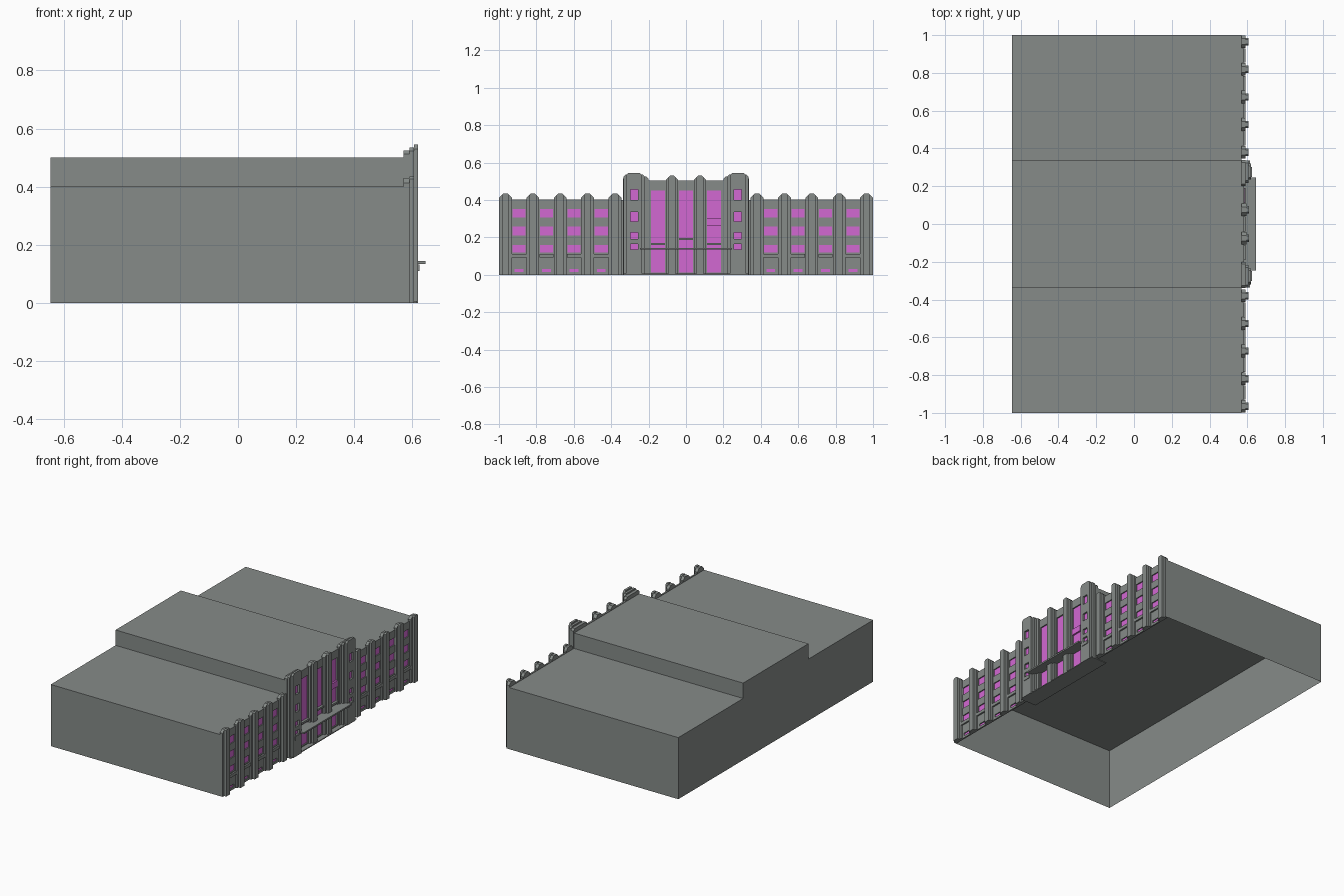
import bpy, bmesh

cube = bpy.data.objects.get("Cube")
if cube:
    bpy.data.objects.remove(cube)


def material(name, rgb):
    m = bpy.data.materials.new(name)
    m.use_nodes = True
    m.diffuse_color = (*rgb, 1)
    m.node_tree.nodes["Principled BSDF"].inputs["Base Color"].default_value = (*rgb, 1)
    return m


STONE = material("grey stone", (0.24, 0.26, 0.25))
GLASS = material("pink glass", (0.65, 0.14, 0.65))


def prism(bm, x0, x1, outline):
    """Extrude a (y, z) outline along x."""
    back = [bm.verts.new((x0, y, z)) for y, z in outline]
    front = [bm.verts.new((x1, y, z)) for y, z in outline]
    bm.faces.new(back[::-1])
    bm.faces.new(front)
    for i in range(len(outline)):
        j = (i + 1) % len(outline)
        bm.faces.new((back[i], back[j], front[j], front[i]))


def box(bm, x0, x1, y0, y1, z0, z1):
    prism(bm, x0, x1, [(y0, z0), (y1, z0), (y1, z1), (y0, z1)])


def chamfered(bm, x0, x1, y0, y1, top, cut):
    """Upright slab with sloped shoulders."""
    prism(bm, x0, x1, [(y0, 0), (y1, 0), (y1, top - cut), (y1 - cut, top),
                       (y0 + cut, top), (y0, top - cut)])


def finish(bm, name, mat, mirror=False):
    if mirror:
        copy = bmesh.ops.duplicate(bm, geom=bm.verts[:] + bm.edges[:] + bm.faces[:])["geom"]
        for v in copy:
            if isinstance(v, bmesh.types.BMVert):
                v.co.y = -v.co.y
    bmesh.ops.recalc_face_normals(bm, faces=bm.faces)
    mesh = bpy.data.meshes.new(name)
    bm.to_mesh(mesh)
    bm.free()
    mesh.materials.append(mat)
    obj = bpy.data.objects.new(name, mesh)
    bpy.context.collection.objects.link(obj)


def wall_with_openings(bm, x0, x1, y0, y1, top, w0, w1, rows):
    """Jambs and spandrels around a column of openings."""
    box(bm, x0, x1, y0, w0, 0, top)
    box(bm, x0, x1, w1, y1, 0, top)
    z = 0
    for low, high in rows + [(top, top)]:
        box(bm, x0, x1, w0, w1, z, low)
        z = high


# Open-bottomed hall with a raised central roof
BACK, FACE = -0.645, 0.57
bm = bmesh.new()
box(bm, BACK, FACE, -1, 1, 0, 0.4)
bmesh.ops.delete(bm, geom=[f for f in bm.faces if f.calc_center_median().z < 0.01],
                 context='FACES_ONLY')
finish(bm, "main_hall", STONE)
bm = bmesh.new()
box(bm, BACK, FACE, -0.335, 0.335, 0.4, 0.5)
finish(bm, "raised_roof", STONE)

# Wing bays: wall, sills, glass and piers
PIERS = [0.38 + 0.1463 * i for i in range(5)]
ROWS = [(0.015, 0.032), (0.118, 0.16), (0.21, 0.257), (0.305, 0.353)]
wall, sills, glass, piers = [bmesh.new() for _ in range(4)]
for a, b in zip(PIERS, PIERS[1:]):
    c = (a + b) / 2
    wall_with_openings(wall, FACE, 0.58, a, b, 0.403, c - 0.035, c + 0.035, ROWS)
    box(sills, FACE, 0.59, c - 0.038, c + 0.038, 0.092, 0.112)
    for s in (-1, 1):
        box(wall, FACE, 0.58, c + s * 0.03 - 0.006, c + s * 0.03 + 0.006, 0, 0.06)
    for low, high in ROWS:
        box(glass, FACE, 0.573, c - 0.035, c + 0.035, low, high)
for y in PIERS:
    chamfered(piers, FACE, 0.59, y - 0.034, y + 0.034, 0.43, 0.018)
    chamfered(piers, 0.59, 0.605, y - 0.019, y + 0.019, 0.435, 0.008)
finish(wall, "wing_walls", STONE, True)
finish(sills, "wing_sills", STONE, True)
finish(glass, "wing_windows", GLASS, True)
finish(piers, "wing_piers", STONE, True)

# Towers: stepped layers with a column of small windows
T_ROWS = [(0.135, 0.165), (0.19, 0.225), (0.285, 0.335), (0.4, 0.455)]
tower, glass = bmesh.new(), bmesh.new()
chamfered(tower, FACE, 0.59, 0.2, 0.338, 0.525, 0.012)
chamfered(tower, 0.59, 0.605, 0.218, 0.335, 0.535, 0.012)
wall_with_openings(tower, 0.605, 0.62, 0.235, 0.32, 0.53, 0.256, 0.296, T_ROWS)
prism(tower, 0.605, 0.62, [(0.235, 0.53), (0.32, 0.53), (0.308, 0.545), (0.247, 0.545)])
box(tower, 0.62, 0.624, 0.25, 0.302, 0.11, 0.133)
for low, high in T_ROWS:
    box(glass, 0.605, 0.608, 0.256, 0.296, low, high)
finish(tower, "towers", STONE, True)
finish(glass, "tower_windows", GLASS, True)

# Central front: tall glazing between piers
wall, glass, bars = bmesh.new(), bmesh.new(), bmesh.new()
for c in (-0.15, 0, 0.15):
    wall_with_openings(wall, FACE, 0.582, c - 0.075, c + 0.075, 0.503,
                       c - 0.038, c + 0.038, [(0.012, 0.45)])
    box(glass, FACE, 0.574, c - 0.038, c + 0.038, 0.012, 0.45)
    lintel = 0.185 if c == 0 else 0.158
    box(bars, FACE, 0.59, c - 0.04, c + 0.04, lintel, lintel + 0.012)
finish(wall, "central_wall", STONE)
finish(glass, "central_glazing", GLASS)
finish(bars, "door_lintels", STONE)
bm = bmesh.new()
chamfered(bm, FACE, 0.595, 0.042, 0.108, 0.525, 0.018)
chamfered(bm, 0.595, 0.61, 0.056, 0.094, 0.53, 0.008)
finish(bm, "central_piers", STONE, True)

# Projecting glazed box, entrance canopy and doorstep
bm = bmesh.new()
box(bm, FACE, 0.585, 0.112, 0.187, 0.263, 0.302)
finish(bm, "balcony_window", GLASS)
bm = bmesh.new()
box(bm, FACE, 0.645, -0.245, 0.245, 0.134, 0.144)
finish(bm, "entrance_canopy", STONE)
bm = bmesh.new()
box(bm, 0.5, 0.615, -0.335, 0.335, 0, 0.006)
finish(bm, "doorstep", STONE)
